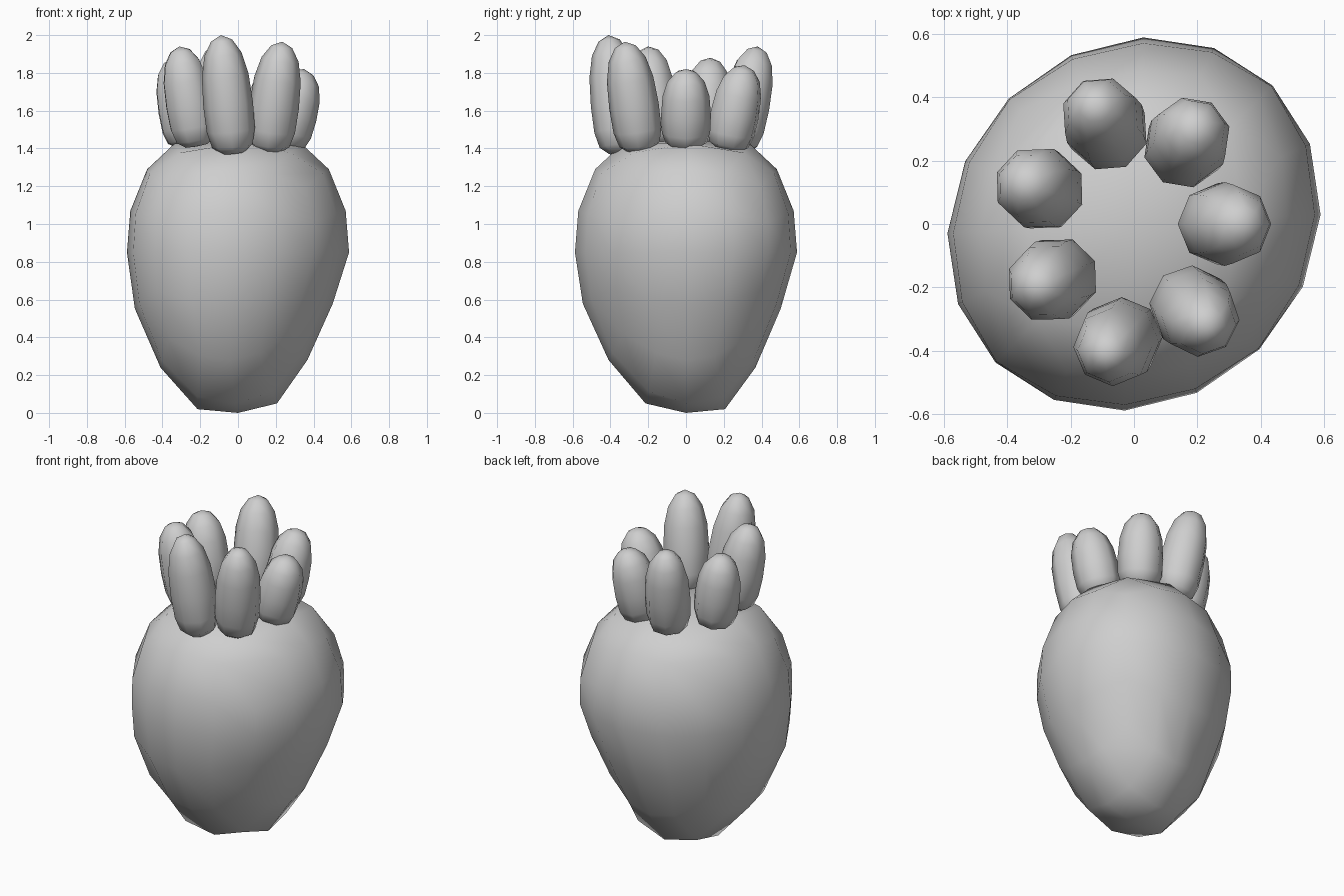
import bpy, bmesh, math
from mathutils import Vector

cube = bpy.data.objects.get("Cube")
if cube:
    bpy.data.objects.remove(cube, do_unlink=True)

GREY = (0.62, 0.62, 0.62, 1)
grey = bpy.data.materials.new("plain grey")
grey.use_nodes = True
grey.diffuse_color = GREY
grey.node_tree.nodes["Principled BSDF"].inputs["Base Color"].default_value = GREY


def finish(name, bm):
    bmesh.ops.recalc_face_normals(bm, faces=bm.faces)
    for face in bm.faces:
        face.smooth = True
    mesh = bpy.data.meshes.new(name)
    bm.to_mesh(mesh)
    bm.free()
    mesh.materials.append(grey)
    obj = bpy.data.objects.new(name, mesh)
    bpy.context.collection.objects.link(obj)
    return obj


def lookup(table, t):
    """Linear interpolation in an evenly spaced table, t from 0 to 1."""
    f = min(max(t, 0), 1) * (len(table) - 1)
    i = min(int(f), len(table) - 2)
    return table[i] + (table[i + 1] - table[i]) * (f - i)


def polar(p):
    """Position of a point on the unit ball, 0 at the bottom to 1 at the top."""
    return 1 - math.acos(max(-1, min(1, p.z))) / math.pi


# Fruit body: rounded cube reshaped by a profile from bottom to top
HEIGHT = [0, 0.035, 0.26, 0.565, 0.85, 1.07, 1.29, 1.425, 1.445]
WIDTH = [0.55, 0.55, 0.55, 0.567, 0.588, 0.617, 0.68, 0.88, 0.9]

bm = bmesh.new()
bmesh.ops.create_cube(bm, size=2)
bmesh.ops.subdivide_edges(bm, edges=bm.edges[:], cuts=3, use_grid_fill=True)
for v in bm.verts:
    # even angular spacing on the ball
    p = Vector([math.tan(c * math.pi / 4) for c in v.co]).normalized()
    w, z = lookup(WIDTH, polar(p)), lookup(HEIGHT, polar(p))
    # corners of the underside are rounded down
    if z < 0.2:
        z *= 0.75 if abs(p.x * p.y) > 0.01 else 1
    x, y = p.x * w, p.y * w
    # slight lean of the tip, fuller lower side and diagonal stretch
    low = max(0, 1 - z / 0.85)
    bulge = 0.1 * low * (1 - low)
    z += 0.075 * (x - y) * low
    v.co = (x + 0.05 * y - bulge, y + 0.05 * x - bulge, z)
finish("fruit_body", bm)

# Crown leaves: blunt pods from base to tip, fuller near the base
LEAF_ALONG = [0, 0.01, 0.07, 0.2, 0.42, 0.66, 0.84, 0.955, 1]
LEAF_RADIUS = [0, 0.062, 0.108, 0.128, 0.132, 0.124, 0.099, 0.056, 0]
LEAVES = [
    ((-0.07, 0.27, 1.39), (-0.125, 0.38, 1.94)),
    ((0.145, 0.22, 1.39), (0.20, 0.31, 1.84)),
    ((0.24, 0.00, 1.40), (0.35, 0.00, 1.82)),
    ((0.16, -0.24, 1.38), (0.235, -0.325, 1.965)),
    ((-0.025, -0.345, 1.37), (-0.09, -0.41, 2.0)),
    ((-0.22, -0.16, 1.41), (-0.31, -0.20, 1.94)),
    ((-0.265, 0.10, 1.41), (-0.345, 0.13, 1.88)),
]
for i, (base, tip) in enumerate(LEAVES):
    base, tip = Vector(base), Vector(tip)
    axis = tip - base
    turn = axis.to_track_quat('Z', 'Y')
    bm = bmesh.new()
    bmesh.ops.create_uvsphere(bm, u_segments=8, v_segments=8, radius=1)
    for v in bm.verts:
        t = polar(v.co)
        side = Vector((v.co.x, v.co.y, 0)).normalized() * lookup(LEAF_RADIUS, t)
        v.co = base + axis * lookup(LEAF_ALONG, t) + turn @ side
    finish(f"crown_leaf_{i + 1}", bm)
